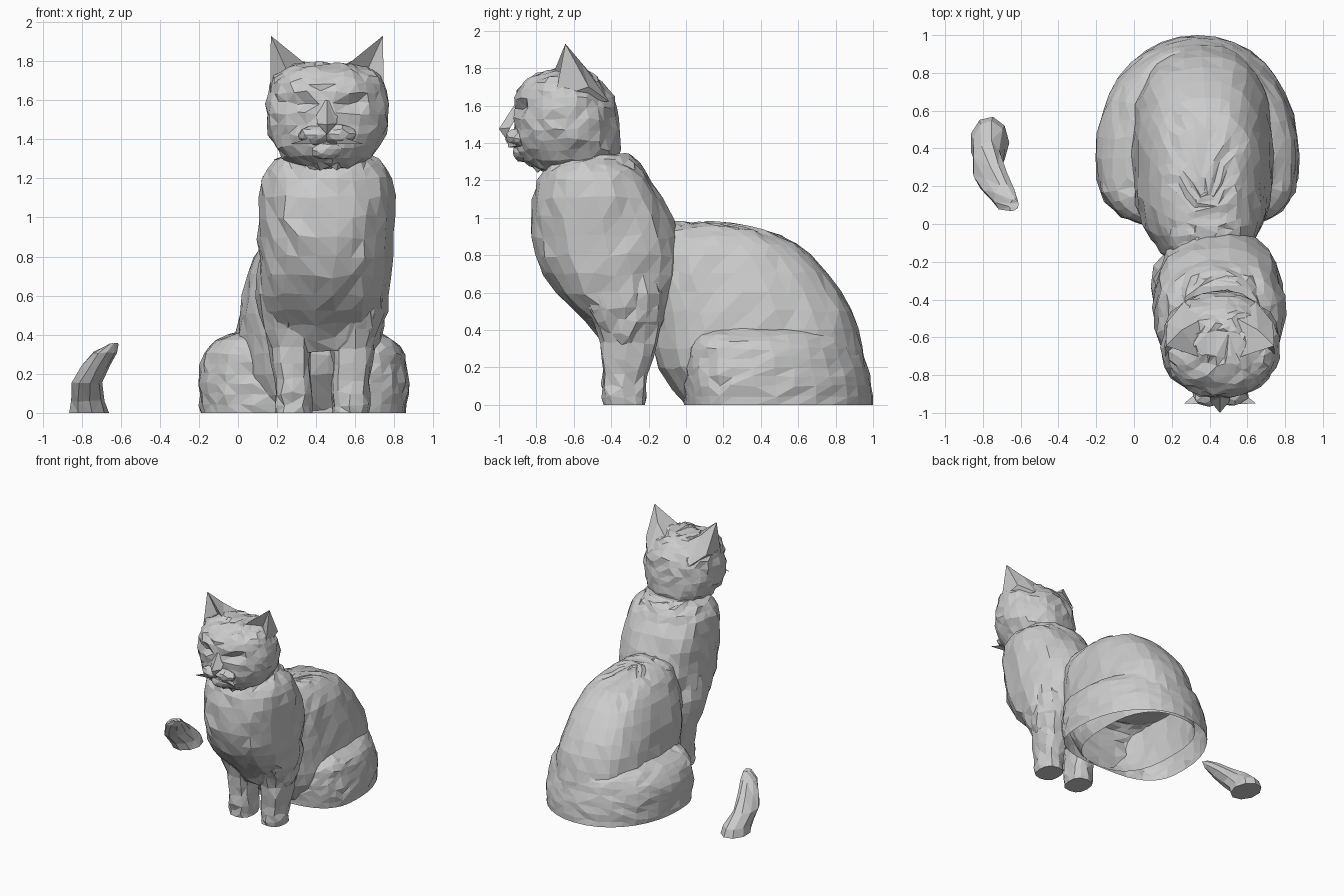
import bpy, bmesh, random
from math import cos, sin, pi
from mathutils import Vector, Matrix

random.seed(4)
MID = 0.455  # symmetry line of the head


def finish(bm, name, jitter=0.0):
    for v in bm.verts:
        if v.co.z > 0.02 and jitter:
            v.co += Vector([random.uniform(-jitter, jitter) for _ in range(3)])
        v.co.z = max(v.co.z, 0.0)
        v.co.y = min(max(v.co.y, -1.0), 1.0)
    bmesh.ops.recalc_face_normals(bm, faces=bm.faces)
    bmesh.ops.triangulate(bm, faces=bm.faces, quad_method='SHORT_EDGE')
    me = bpy.data.meshes.new(name)
    bm.to_mesh(me)
    bm.free()
    ob = bpy.data.objects.new(name, me)
    bpy.context.collection.objects.link(ob)
    return ob


def spline(keys, steps):
    """Catmull-Rom interpolation of ring measurements."""
    out = []
    for i in range(len(keys) - 1):
        a, b, c, d = (keys[max(0, min(len(keys) - 1, i + k))] for k in (-1, 0, 1, 2))
        for s in range(steps):
            t = s / steps
            out.append([0.5 * (2 * q + (r - p) * t + (2 * p - 5 * q + 4 * r - u) * t * t
                               + (3 * q - p - 3 * r + u) * t ** 3)
                        for p, q, r, u in zip(a, b, c, d)])
    return out + [list(keys[-1])]


def loft(keys, n=28, front=2.0, back=None, widest=0.5, steps=2, cap_bottom=True):
    """Stack horizontal rings (z, x0, x1, y0, y1); front/back set the squareness
    of each half, widest is where along y the ring is broadest."""
    bm = bmesh.new()
    rings = []
    for z, x0, x1, y0, y1 in spline(keys, steps):
        ring = []
        for i in range(n):
            c, s = cos(2 * pi * i / n), sin(2 * pi * i / n)
            e = 2 / (front if s < 0 or back is None else back)
            px = abs(c) ** e * (1 if c > 0 else -1)
            py = abs(s) ** e * (1 - widest if s > 0 else -widest)
            ring.append(bm.verts.new(((x0 + x1) / 2 + px * (x1 - x0) / 2,
                                      y0 + (y1 - y0) * (widest + py), z)))
        rings.append(ring)
    for a, b in zip(rings, rings[1:]):
        for i in range(n):
            j = (i + 1) % n
            bm.faces.new((a[i], a[j], b[j], b[i]))
    bm.faces.new(rings[-1])
    if cap_bottom:
        bm.faces.new(rings[0][::-1])
    return bm


def blob(name, centre, size):
    bm = bmesh.new()
    bmesh.ops.create_icosphere(bm, subdivisions=2, radius=1,
                               matrix=Matrix.Translation(centre) @ Matrix.Diagonal((*size, 1)))
    return finish(bm, name, 0.006)


def facets(name, points, faces, side):
    """Small faceted piece, side = -1 or 1 about the head's middle."""
    bm = bmesh.new()
    vs = [bm.verts.new((MID + side * x, y, z)) for x, y, z in points]
    for f in faces:
        bm.faces.new([vs[i] for i in f])
    return finish(bm, name)


# Rounded back and rump, open underneath
finish(loft([(0.0, 0.02, 0.70, 0.00, 0.97), (0.2, 0.00, 0.73, -0.15, 0.955),
             (0.4, -0.01, 0.735, -0.18, 0.92), (0.6, 0.02, 0.715, -0.22, 0.83),
             (0.8, 0.085, 0.67, -0.22, 0.67), (0.9, 0.15, 0.61, -0.20, 0.51),
             (0.95, 0.22, 0.54, -0.16, 0.35), (0.975, 0.32, 0.45, -0.10, 0.16)],
            n=32, front=2.6, back=2.5, cap_bottom=False), "rump", 0.009)

# Haunches and folded hind legs around the base, hollow below
finish(loft([(0.0, -0.19, 0.86, -0.01, 1.0), (0.1, -0.20, 0.87, -0.02, 0.99),
             (0.2, -0.20, 0.87, -0.02, 0.97), (0.3, -0.175, 0.85, -0.02, 0.94),
             (0.37, -0.11, 0.80, 0.0, 0.91), (0.415, 0.01, 0.71, 0.05, 0.87)],
            n=36, front=3.0, back=2.1, widest=0.38, cap_bottom=False), "haunches", 0.009)

# Upright chest and shoulders, with a ledge at the neck
finish(loft([(0.32, 0.20, 0.70, -0.43, -0.17), (0.45, 0.14, 0.75, -0.53, -0.10),
             (0.6, 0.11, 0.765, -0.69, -0.04), (0.8, 0.105, 0.785, -0.81, -0.02),
             (1.0, 0.11, 0.795, -0.835, -0.07), (1.2, 0.12, 0.79, -0.79, -0.19),
             (1.29, 0.19, 0.72, -0.74, -0.25), (1.335, 0.25, 0.66, -0.70, -0.29)],
            n=26, front=2.25), "chest", 0.013)

# Forelegs
for x, label in ((0.285, "left"), (0.575, "right")):
    s = -1 if label == "left" else 1
    rows = [(0, 0, 0.095, -0.44, -0.22), (0.1, 0, 0.098, -0.445, -0.22),
            (0.25, 0.01, 0.105, -0.45, -0.18), (0.42, 0.025, 0.125, -0.48, -0.14),
            (0.6, 0.05, 0.135, -0.56, -0.12), (0.78, 0.06, 0.11, -0.50, -0.20)]
    finish(loft([(z, x + s * o - r, x + s * o + r, y0, y1) for z, o, r, y0, y1 in rows],
                n=12, front=2.5), label + "_foreleg", 0.012)

# Head, with the eye sockets pressed in
head = loft([(1.25, 0.34, 0.58, -0.80, -0.46), (1.31, 0.23, 0.68, -0.88, -0.36),
             (1.42, 0.16, 0.755, -0.92, -0.36), (1.53, 0.145, 0.77, -0.92, -0.365),
             (1.64, 0.155, 0.76, -0.91, -0.39), (1.72, 0.19, 0.725, -0.88, -0.45),
             (1.765, 0.25, 0.665, -0.80, -0.50), (1.79, 0.32, 0.59, -0.71, -0.56)],
            n=30, front=2.15)
for v in head.verts:
    if v.co.y < -0.7:
        dx = abs(v.co.x - MID) - 0.125
        d = (dx / 0.08) ** 2 + ((v.co.z - 1.585 - dx * 0.35) / 0.045) ** 2
        if d < 1:
            v.co.y += 0.03 * (1 - d * 0.5)
finish(head, "head", 0.011)

# Muzzle, chin and nose
blob("chin", (MID, -0.875, 1.345), (0.08, 0.05, 0.05))
for side, label in ((-1, "left"), (1, "right")):
    blob(label + "_whisker_pad", (MID + side * 0.06, -0.90, 1.425), (0.09, 0.065, 0.05))
    facets(label + "_nose_side",
           [(0, -0.92, 1.60), (0, -1.0, 1.475), (0.05, -0.94, 1.48),
            (0, -0.965, 1.425), (0.06, -0.88, 1.58)],
           [(0, 1, 2, 4), (1, 3, 2)], side)
    # Whisker tufts along the mouth
    facets(label + "_whiskers",
           [(0.05, -0.955, 1.42), (0.05, -0.93, 1.375), (0.19, -0.95, 1.375), (0.13, -0.90, 1.385)],
           [(0, 2, 1), (1, 2, 3), (0, 3, 2), (0, 1, 3)], side)
    # Pointed ears with a hollow front and sloping back
    facets(label + "_ear",
           [(0.29, -0.70, 1.64), (0.09, -0.71, 1.77), (0.19, -0.41, 1.62),
            (0.287, -0.645, 1.93), (0.20, -0.62, 1.74), (0.20, -0.56, 1.83),
            (0.28, -0.52, 1.70), (0.09, -0.50, 1.76)],
           [(0, 4, 3), (4, 1, 3), (1, 5, 3), (1, 7, 5), (7, 2, 5),
            (5, 2, 6), (5, 6, 3), (6, 0, 3), (6, 2, 0)], side)

# Separate upturned tail tip
finish(loft([(0.0, -0.87, -0.66, 0.29, 0.57), (0.06, -0.86, -0.68, 0.26, 0.55),
             (0.15, -0.85, -0.69, 0.17, 0.44), (0.24, -0.80, -0.65, 0.11, 0.31),
             (0.31, -0.74, -0.62, 0.07, 0.21), (0.355, -0.66, -0.61, 0.07, 0.13)],
            n=9, steps=1), "tail_tip", 0.006)
